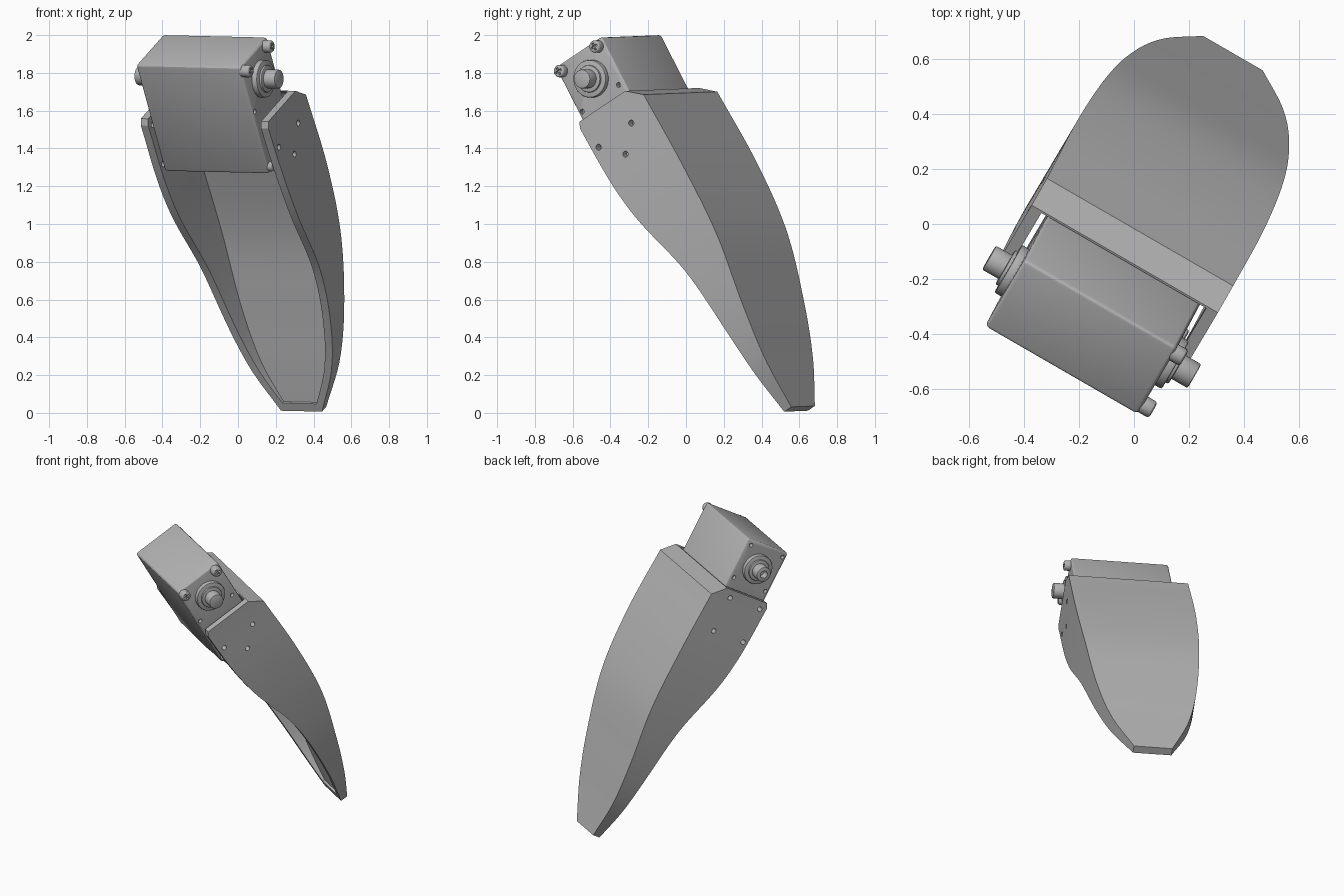
import bpy, bmesh, math
from mathutils import Matrix, Vector

cube = bpy.data.objects.get("Cube")
if cube:
    bpy.data.objects.remove(cube, do_unlink=True)

# Working frame: x across the leg, y toward its back, z up along its length
POSE = (Matrix.Translation((0, 0, 0.004)) @ Matrix.Rotation(math.radians(-30), 4, 'Z')
        @ Matrix.Rotation(math.radians(1.15), 4, 'Y') @ Matrix.Rotation(math.radians(30), 4, 'X'))

GREY = (0.45, 0.45, 0.45, 1)
grey = bpy.data.materials.new("plain_grey")
grey.use_nodes = True
grey.diffuse_color = GREY
bsdf = next(n for n in grey.node_tree.nodes if n.type == 'BSDF_PRINCIPLED')
bsdf.inputs["Base Color"].default_value = GREY


def make(name, bm):
    bmesh.ops.recalc_face_normals(bm, faces=bm.faces)
    mesh = bpy.data.meshes.new(name)
    bm.to_mesh(mesh)
    bm.free()
    obj = bpy.data.objects.new(name, mesh)
    mesh.materials.append(grey)
    bpy.context.collection.objects.link(obj)
    return obj


def activate(obj):
    bpy.ops.object.select_all(action='DESELECT')
    obj.select_set(True)
    bpy.context.view_layer.objects.active = obj


def cylinder(bm, x0, x1, y, z, r, sides=32):
    """Cylinder lying across the leg."""
    m = Matrix.Translation(((x0 + x1) / 2, y, z)) @ Matrix.Rotation(math.pi / 2, 4, 'Y')
    bmesh.ops.create_cone(bm, cap_ends=True, segments=sides, radius1=r, radius2=r,
                          depth=abs(x1 - x0), matrix=m)


def box(bm, lo, hi):
    lo, hi = Vector(lo), Vector(hi)
    m = Matrix.Translation((lo + hi) / 2) @ Matrix.Diagonal((*(hi - lo), 1))
    bmesh.ops.create_cube(bm, size=1, matrix=m)


def cut(obj, cutter_bm):
    cutter = make("cutter", cutter_bm)
    cutter.hide_render = True
    mod = obj.modifiers.new("cut", 'BOOLEAN')
    mod.operation, mod.solver, mod.object = 'DIFFERENCE', 'EXACT', cutter
    activate(obj)
    bpy.ops.object.modifier_apply(modifier=mod.name)
    bpy.data.objects.remove(cutter, do_unlink=True)


def bevel(obj, width, segments):
    mod = obj.modifiers.new("bevel", 'BEVEL')
    mod.width, mod.segments = width, segments
    activate(obj)
    bpy.ops.object.modifier_apply(modifier=mod.name)


def finish(obj):
    obj.data.transform(POSE)
    activate(obj)
    bpy.ops.object.shade_smooth_by_angle(angle=math.radians(25))


def curve(points, z):
    """Smooth curve value at height z through points listed from top to tip."""
    pts = [points[0]] + points + [points[-1]]
    for i in range(1, len(pts) - 2):
        (z0, a0), (z1, a1), (z2, a2), (z3, a3) = pts[i - 1:i + 3]
        if z >= z2 or i == len(pts) - 3:
            t = min(max((z1 - z) / (z1 - z2), 0), 1)
            m1 = (a2 - a0) / (z0 - z2) * (z1 - z2)
            m2 = (a3 - a1) / (z1 - z3) * (z1 - z2)
            return ((2 * t**3 - 3 * t**2 + 1) * a1 + (t**3 - 2 * t**2 + t) * m1
                    + (3 * t**2 - 2 * t**3) * a2 + (t**3 - t**2) * m2)


BACK = [(1.47, .832), (1.03, .849), (.62, .833), (.225, .756), (-.075, .69), (-.332, .635)]
FRONT = [(1.51, .403), (1.18, .421), (.93, .459), (.54, .564), (.14, .592), (-.332, .585)]
WIDTH = [(1.47, .39), (1.03, .392), (.62, .372), (.225, .325), (-.075, .25), (-.332, .125)]
WALL, TOP, TIP, FLOOR = .045, 1.543, -.332, -.285


def section(z, hollow=True):
    w, f, b = curve(WIDTH, z), curve(FRONT, z), curve(BACK, z)
    if z >= TOP:
        f, b = .42, .745
    inner = max(b - WALL, f + .015)
    if z > 1.48:
        b = .832 + (z - 1.47) / (TOP - 1.47) * (.745 - .832)
        inner = min(b - .008, .787)
    outline = [(-w, f), (-w, b), (w, b), (w, f)]
    if hollow:
        outline += [(w - WALL, f), (w - WALL, inner), (WALL - w, inner), (WALL - w, f)]
    return [(x, y, z) for x, y in outline]


def loft(bm, sections):
    rings = [[bm.verts.new(p) for p in s] for s in sections]
    for a, b in zip(rings, rings[1:]):
        for i in range(len(a)):
            j = (i + 1) % len(a)
            bm.faces.new((a[i], a[j], b[j], b[i]))
    bm.faces.new(rings[0])
    bm.faces.new(rings[-1])


# Curved hollow leg shell, open at the front
bm = bmesh.new()
steps = 36
heights = [TOP, 1.51] + [1.47 + (FLOOR - 1.47) * i / steps for i in range(steps + 1)]
loft(bm, [section(z) for z in heights])
shell = make("leg_shell", bm)

# Screw holes through the side plates
bm = bmesh.new()
for y, z in ((.69, 1.378), (.452, 1.368), (.576, 1.254)):
    cylinder(bm, .3, .5, y, z, .016, 16)
for y in (.45, .69):
    for z in (1.49, 1.25):
        cylinder(bm, -.5, -.3, y, z, .016, 16)
cut(shell, bm)
finish(shell)

# Solid floor at the tip of the leg
bm = bmesh.new()
loft(bm, [section(z, False) for z in (FLOOR, TIP)])
finish(make("leg_tip", bm))

# Motor housing with rounded edges
HALF = .32
bm = bmesh.new()
box(bm, (-HALF, .40, 1.23), (HALF, .728, 1.885))
motor = make("motor_housing", bm)
bevel(motor, .018, 3)
bm = bmesh.new()
for x, corners in ((HALF, ((.69, 1.61), (.425, 1.6))),
                   (-HALF, ((.69, 1.61), (.43, 1.6), (.685, 1.848), (.43, 1.848)))):
    for y, z in corners:
        cylinder(bm, x - .03, x + .03, y, z, .013, 16)
cut(motor, bm)
finish(motor)

# Output axle on each side: bearing collar, step and shaft
AXLE_Y, AXLE_Z = .567, 1.719
for side, name in ((1, "left"), (-1, "right")):
    for part, start, end, r in (("bearing_collar", .3, .35, .1),
                                ("bearing_step", .3, .362, .072), ("axle", .3, .43, .05)):
        bm = bmesh.new()
        cylinder(bm, side * start, side * end, AXLE_Y, AXLE_Z, r)
        obj = make(f"{name}_{part}", bm)
        bevel(obj, .006, 2)
        if part == "axle" and side < 0:
            bm = bmesh.new()
            cylinder(bm, -.5, -.38, AXLE_Y, AXLE_Z, .025, 24)
            cut(obj, bm)
        finish(obj)

# Cross-head screws on the left of the housing
for i, (y, z) in enumerate(((.685, 1.848), (.43, 1.845), (.43, 1.262))):
    bm = bmesh.new()
    cylinder(bm, .3, .362 if i < 2 else .342, y, z, .033 if i < 2 else .026, 24)
    screw = make(f"screw_{i + 1}", bm)
    bevel(screw, .012, 3)
    for dy, dz in ((.02, .005), (.005, .02)):
        bm = bmesh.new()
        box(bm, (.345, y - dy, z - dz), (.4, y + dy, z + dz))
        if i < 2:
            cut(screw, bm)
        else:
            bm.free()
    finish(screw)
